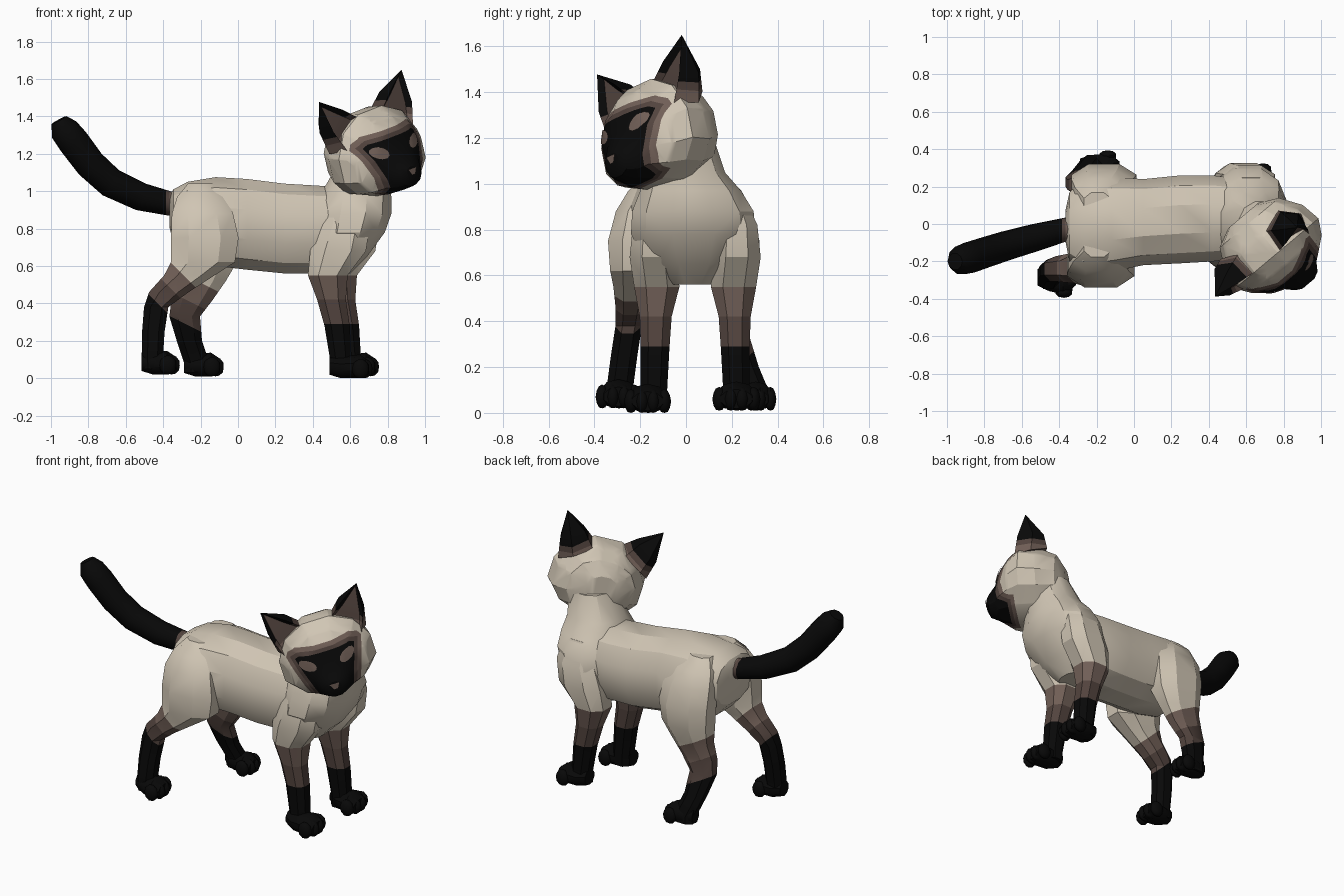
import bpy, bmesh, math
from mathutils import Vector, Matrix
from mathutils.bvhtree import BVHTree

if "Cube" in bpy.data.objects:
    bpy.data.objects.remove(bpy.data.objects["Cube"])

def material(name, rgb):
    m = bpy.data.materials.new(name)
    m.diffuse_color = (*rgb, 1)
    m.use_nodes = True
    m.node_tree.nodes["Principled BSDF"].inputs["Base Color"].default_value = m.diffuse_color
    return m

MATS = [material("cream fur", (0.63, 0.56, 0.455)), material("light brown fur", (0.165, 0.115, 0.095)),
        material("dark brown fur", (0.085, 0.057, 0.048)), material("black fur", (0.0025, 0.0025, 0.0025))]
CREAM, LIGHT, DARK, BLACK = range(4)

def finish(name, bm, matrix=None, angle=28):
    bmesh.ops.recalc_face_normals(bm, faces=bm.faces)
    me = bpy.data.meshes.new(name)
    bm.to_mesh(me)
    bm.free()
    for m in MATS:
        me.materials.append(m)
    me.shade_smooth()
    me.set_sharp_from_angle(angle=math.radians(angle))
    ob = bpy.data.objects.new(name, me)
    bpy.context.collection.objects.link(ob)
    if matrix:
        ob.matrix_world = matrix
    return ob

def skin(bm, rings):
    """Bridge rings of points and cap both ends."""
    vs = [[bm.verts.new(p) for p in r] for r in rings]
    n = len(vs[0])
    for a, b in zip(vs, vs[1:]):
        for i in range(n):
            bm.faces.new((a[i], a[(i + 1) % n], b[(i + 1) % n], b[i]))
    bm.faces.new(vs[0][::-1])
    bm.faces.new(vs[-1])

def loft(stations, order, n=10, power=0.85):
    """Stations (t, a0, a1, b0, b1); order gives the axes of t, a and b."""
    rings = []
    for t, a0, a1, b0, b1 in stations:
        ring = []
        for i in range(n):
            c, s = (math.cos(math.tau * (i + .5) / n), math.sin(math.tau * (i + .5) / n))
            c, s = [math.copysign(abs(v) ** power, v) * 1.03 for v in (c, s)]
            p = [0, 0, 0]
            for axis, v in zip(order, (t, (a0 + a1 + (a1 - a0) * c) / 2, (b0 + b1 + (b1 - b0) * s) / 2)):
                p[axis] = v
            ring.append(p)
        rings.append(ring)
    bm = bmesh.new()
    skin(bm, rings)
    bmesh.ops.triangulate(bm, faces=bm.faces)
    return bm

def cut(bm, normal, offset):
    n = Vector(normal)
    bmesh.ops.bisect_plane(bm, geom=bm.verts[:] + bm.edges[:] + bm.faces[:],
                           plane_co=n * offset / n.length_squared, plane_no=n)

def bands(bm, normal, limits):
    """Black, dark, light, cream in that order along the normal."""
    for o in limits:
        cut(bm, normal, o)
    for f in bm.faces:
        k = f.calc_center_median().dot(Vector(normal))
        f.material_index = BLACK - sum(k > o for o in limits)

# Torso, chest and neck
finish("torso", loft([(-.365, -.1, .08, .8, .98), (-.345, -.2, .17, .72, 1.01), (-.27, -.26, .24, .64, 1.05),
                      (-.12, -.255, .25, .60, 1.075), (.05, -.22, .24, .58, 1.065), (.25, -.21, .26, .56, 1.04),
                      (.42, -.2, .26, .56, 1.03), (.58, -.18, .24, .6, 1.02)], (0, 1, 2), 12))
finish("chest_and_neck", loft([(.56, .42, .6, -.07, .13), (.65, .39, .69, -.17, .24), (.78, .4, .785, -.24, .305),
                               (.88, .41, .82, -.235, .295), (.97, .43, .82, -.2, .24),
                               (1.05, .48, .81, -.17, .17), (1.2, .56, .82, -.17, .12)], (2, 0, 1), 12), angle=30)

# Legs
FRONT = [(.96, .47, .68, -.17, -.05), (.82, .43, .71, -.235, -.05), (.68, .38, .69, -.25, -.035),
         (.55, .37, .59, -.23, -.025), (.42, .42, .58, -.205, -.06), (.28, .46, .60, -.2, -.07),
         (.1, .49, .61, -.2, -.08), (.03, .49, .61, -.2, -.08)]
for side, dx in (("right", 0), ("left", .05)):
    st = [(z, a + dx, b + dx, *((c, d) if dx == 0 else (.08 - d, .08 - c))) for z, a, b, c, d in FRONT]
    leg = loft(st, (2, 0, 1), 8)
    bands(leg, (0, 0, 1), (.29, .42, .55))
    finish("front_leg_" + side, leg)

leg = loft([(1.04, -.27, -.12, -.18, -.05), (.97, -.33, -.06, -.255, -.06), (.88, -.36, -.02, -.31, -.1),
            (.75, -.365, .01, -.345, -.1), (.62, -.365, -.01, -.335, -.12), (.55, -.4, -.12, -.32, -.15),
            (.46, -.48, -.26, -.31, -.17), (.38, -.505, -.37, -.31, -.19), (.25, -.515, -.39, -.33, -.21),
            (.1, -.515, -.4, -.35, -.23), (.05, -.51, -.4, -.35, -.23)], (2, 0, 1), 8)
bands(leg, (1, 0, 1), (-.03, .12, .26))
finish("hind_leg_right", leg)

leg = loft([(1.04, -.27, -.12, .05, .17), (.97, -.32, -.05, .06, .245), (.88, -.34, 0, .1, .29),
            (.75, -.34, .02, .1, .325), (.62, -.33, 0, .1, .32), (.52, -.33, -.06, .13, .29),
            (.42, -.36, -.13, .15, .27), (.33, -.37, -.2, .17, .28), (.2, -.33, -.19, .21, .32),
            (.08, -.29, -.15, .26, .37), (.03, -.29, -.15, .26, .37)], (2, 0, 1), 8)
bands(leg, (.5, 0, 1), (.15, .28, .41))
finish("hind_leg_left", leg)

# Paws with four toes
def paw(name, x0, x1, y0, y1, z0, h=.115):
    w = y1 - y0
    bm = loft([(x0, y0 + .06, y1 - .04, z0 + .02, z0 + h), (x0 + .06, y0 + .03, y1 - .02, z0, z0 + h),
               (x1 - .07, y0 + .012, y1 - .012, z0, z0 + h + .01), (x1 - .02, y0 + .03, y1 - .03, z0 + .01, z0 + h * .8)],
              (0, 1, 2), 10, 1)
    for i in range(4):
        y = y0 + w * (i + .5) / 4
        x = x1 - (.045 if i in (1, 2) else .065)
        m = Matrix.Translation((x, y, z0 + .05)) @ Matrix.Diagonal((.046, w * .15, .054, 1))
        bmesh.ops.create_icosphere(bm, subdivisions=2, radius=1, matrix=m)
    for v in bm.verts:
        v.co.z = max(v.co.z, z0)
    for f in bm.faces:
        f.material_index = BLACK
    finish(name, bm, angle=40)

paw("front_paw_right", .49, .72, -.265, -.07, 0)
paw("front_paw_left", .54, .755, .12, .32, .01)
paw("hind_paw_right", -.515, -.31, -.39, -.2, .02)
paw("hind_paw_left", -.29, -.075, .22, .39, .01)

# Tail swept along a path
PATH = [(-.3, -.01, .93, .06), (-.37, -.03, .935, .065), (-.52, -.07, .97, .075), (-.68, -.115, 1.045, .08),
        (-.79, -.15, 1.145, .082), (-.88, -.18, 1.265, .084), (-.93, -.195, 1.33, .078), (-.957, -.2, 1.38, .045)]
rings = []
for i, (x, y, z, r) in enumerate(PATH):
    a, b = PATH[max(i - 1, 0)], PATH[min(i + 1, len(PATH) - 1)]
    t = (Vector(b[:3]) - Vector(a[:3])).normalized()
    u = t.cross(Vector((0, 1, 0))).normalized()
    v = t.cross(u)
    rings.append([Vector((x, y, z)) + r * (u * math.cos(k * math.tau / 10) + v * math.sin(k * math.tau / 10)) for k in range(10)])
tail = bmesh.new()
skin(tail, rings)
for x in (-.365, -.385):
    cut(tail, (1, 0, 0), x)
for f in tail.faces:
    x = f.calc_center_median().x
    f.material_index = LIGHT if x > -.365 else DARK if x > -.385 else BLACK
finish("tail", tail, angle=37)

# Head, in its own axes: x forward, y to its left, z up
fwd = Vector((.643, -.766, 0))
left = Vector((.733, .615, .287)).normalized()
HEAD = Matrix((fwd, left, fwd.cross(left))).transposed().to_4x4()
HEAD.translation = (.73, -.12, 1.19)
head = loft([(-.22, -.1, .1, -.08, .12), (-.17, -.2, .2, -.16, .2), (-.06, -.265, .265, -.2, .25),
             (.05, -.285, .285, -.2, .255), (.13, -.235, .235, -.195, .21), (.19, -.16, .16, -.185, .135),
             (.22, -.11, .11, -.18, .03), (.265, -.075, .075, -.165, -.035), (.283, -.04, .04, -.13, -.06)],
            (0, 1, 2), 12, .92)
for v in head.verts:  # low, wide cheeks
    if -.1 < v.co.x < .15:
        v.co.z -= .035 * max(0, 1 - ((v.co.z - .03) / .2) ** 2)
# Face mask: nested outlines cut by planes
MASK = [((0, 0, 1), .108), ((-1, 0, 0), -.135)]
for s in (1, -1):
    MASK += [((0, s * .95, -.312), .146), ((0, s * .5, .866), .172)]
for n, o in MASK:
    for grow in (0, .022, .046):
        cut(head, n, o + grow)
for f in head.faces:
    c = f.calc_center_median()
    d = max(c.dot(Vector(n)) - o for n, o in MASK)
    f.material_index = BLACK if d < 0 else DARK if d < .022 else LIGHT if d < .046 else CREAM
tree = BVHTree.FromBMesh(head)
finish("head", head, HEAD)

# Eyes and nose: thin patches laid on the face
def patch(name, outline):
    bm = bmesh.new()
    mid = Vector((sum(p[0] for p in outline), sum(p[1] for p in outline))) / len(outline)
    def drop(p):
        hit = tree.ray_cast(Vector((1, p[0], p[1])), Vector((-1, 0, 0)))[0]
        return bm.verts.new(hit + Vector((.008, 0, 0)))
    loops = [[drop(mid.lerp(Vector(p), s)) for p in outline] for s in (.33, .67, 1)]
    n = len(outline)
    bm.faces.new(loops[0])
    for a, b in zip(loops, loops[1:]):
        for i in range(n):
            bm.faces.new((a[i], b[i], b[(i + 1) % n], a[(i + 1) % n]))
    for f in bm.faces:
        f.material_index = LIGHT
    finish(name, bm, HEAD)

for side, s in (("left", 1), ("right", -1)):
    patch("eye_" + side, [(s * (.122 + .05 * math.cos(a)), .05 + .034 * math.sin(a) + .014 * math.cos(a))
                          for a in (k * math.tau / 12 for k in range(12))])
patch("nose", [(-.03, -.07), (.03, -.07), (.012, -.105), (-.012, -.105)])

# Ears: hollow front, bulging back, dark tip, brown root
for side, s in (("left", 1), ("right", -1)):
    bm = bmesh.new()
    base, mid = [[bm.verts.new((x, s * y, z)) for x, y, z in row] for row in (
        ((.05, .07, .22), (.08, .24, .1), (-.03, .275, .09), (-.12, .21, .16), (-.08, .1, .22)),
        ((.04, .17, .305), (.06, .285, .215), (-.04, .3, .215), (-.1, .245, .25), (-.05, .17, .305)))]
    tip = bm.verts.new((.015, s * .3, .39))
    low = [bm.faces.new((base[i], base[(i + 1) % 5], mid[(i + 1) % 5], mid[i])) for i in range(5)]
    high = [bm.faces.new((mid[i], mid[(i + 1) % 5], tip)) for i in range(5)]
    bm.faces.new(base)
    bmesh.ops.recalc_face_normals(bm, faces=bm.faces)
    inner = [low[0], high[0]]
    bmesh.ops.inset_region(bm, faces=inner, thickness=.022, depth=-.03)
    for f in inner:
        f.material_index = DARK
    axis = Vector((0, s * .51, .86))
    for o in (.265, .3):
        cut(bm, axis, o)
    for f in bm.faces:
        k = f.calc_center_median().dot(axis)
        if k < .3:
            f.material_index = LIGHT if k < .265 else DARK
        elif f.material_index != DARK:
            f.material_index = BLACK
    finish("ear_" + side, bm, HEAD)
